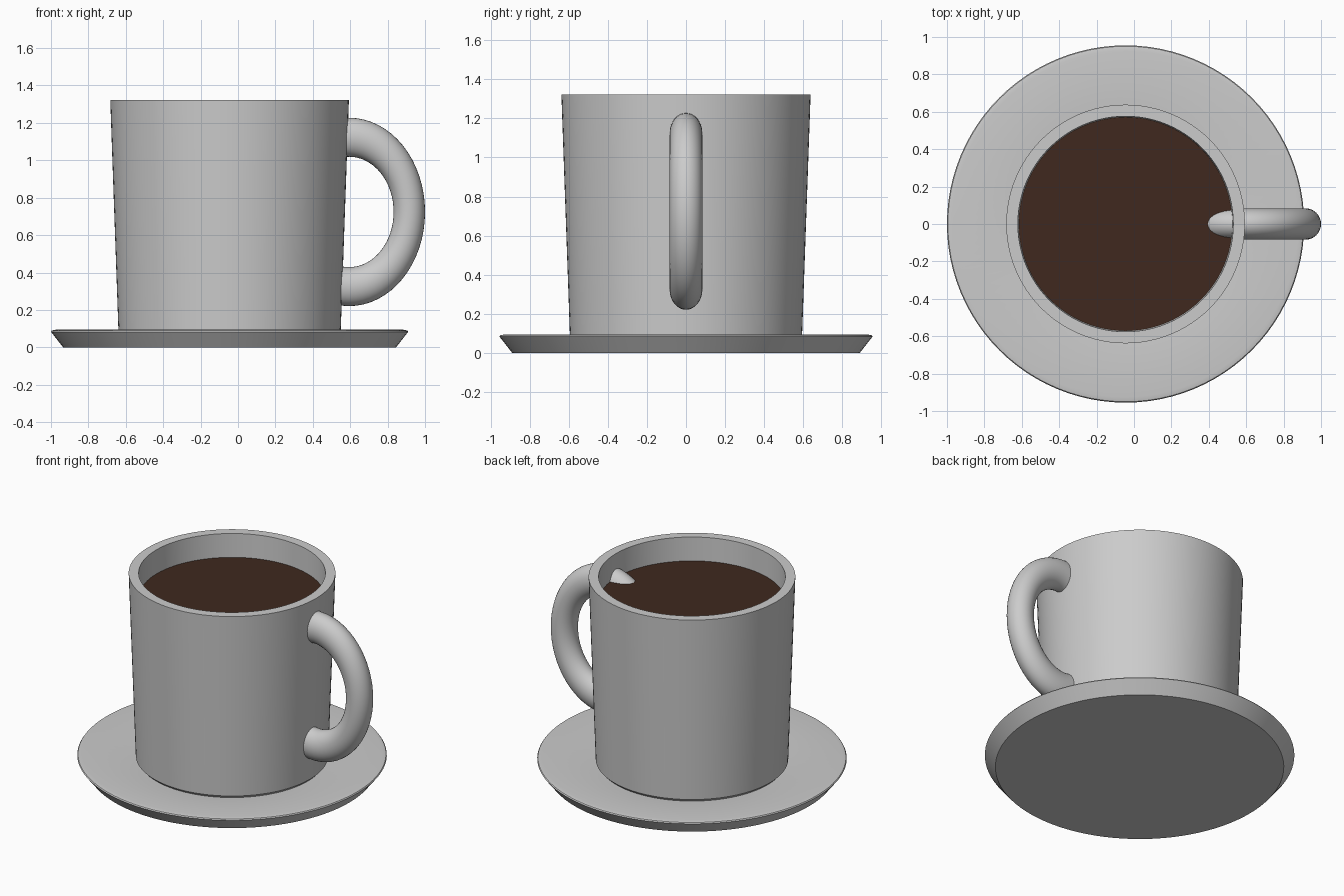
import bpy, bmesh, math

if "Cube" in bpy.data.objects:
    bpy.data.objects.remove(bpy.data.objects["Cube"])

CX = -0.045  # shared axis of mug and saucer


def smooth(obj, angle=30):
    bpy.ops.object.select_all(action='DESELECT')
    obj.select_set(True)
    bpy.context.view_layer.objects.active = obj
    bpy.ops.object.shade_smooth_by_angle(angle=math.radians(angle))


def lathe(name, profile, steps=96):
    """Spin an (r, z) profile around the vertical axis."""
    bm = bmesh.new()
    verts = [bm.verts.new((r, 0, z)) for r, z in profile]
    edges = [bm.edges.new(pair) for pair in zip(verts, verts[1:])]
    bmesh.ops.spin(bm, geom=verts + edges, cent=(0, 0, 0), axis=(0, 0, 1),
                   angle=math.tau, steps=steps, use_duplicate=False)
    bmesh.ops.remove_doubles(bm, verts=bm.verts, dist=1e-4)
    bmesh.ops.recalc_face_normals(bm, faces=bm.faces)
    mesh = bpy.data.meshes.new(name)
    bm.to_mesh(mesh)
    bm.free()
    obj = bpy.data.objects.new(name, mesh)
    bpy.context.collection.objects.link(obj)
    obj.location.x = CX
    smooth(obj)
    return obj


# Saucer: flared edge, rounded lip and shallow dish
lathe("saucer", [(0, 0), (0.89, 0), (0.955, 0.083), (0.95, 0.09),
                 (0.925, 0.095), (0.60, 0.062), (0.55, 0.06), (0, 0.06)])

# Mug: tapered hollow body with a small chamfer at the foot
lathe("mug_body", [(0, 0.06), (0.575, 0.06), (0.594, 0.08), (0.638, 1.322),
                   (0.576, 1.322), (0.54, 0.16), (0.52, 0.14), (0, 0.14)])

# Coffee surface
coffee = lathe("coffee", [(0, 1.14), (0.569, 1.14), (0.571, 1.162), (0, 1.162)])
mat = bpy.data.materials.new("coffee_brown")
mat.diffuse_color = (0.05, 0.022, 0.013, 1)
mat.use_nodes = True
mat.node_tree.nodes["Principled BSDF"].inputs["Base Color"].default_value = mat.diffuse_color
coffee.data.materials.append(mat)

# Handle: upright ring stretched vertically, passing through the mug wall
bpy.ops.mesh.primitive_torus_add(major_radius=0.322, minor_radius=0.084,
                                 major_segments=64, minor_segments=32,
                                 location=(0.594, 0, 0.724),
                                 rotation=(math.pi / 2, 0, 0))
handle = bpy.context.object
handle.name = "handle"
handle.scale = (1, 1.24, 1)
smooth(handle, 60)
